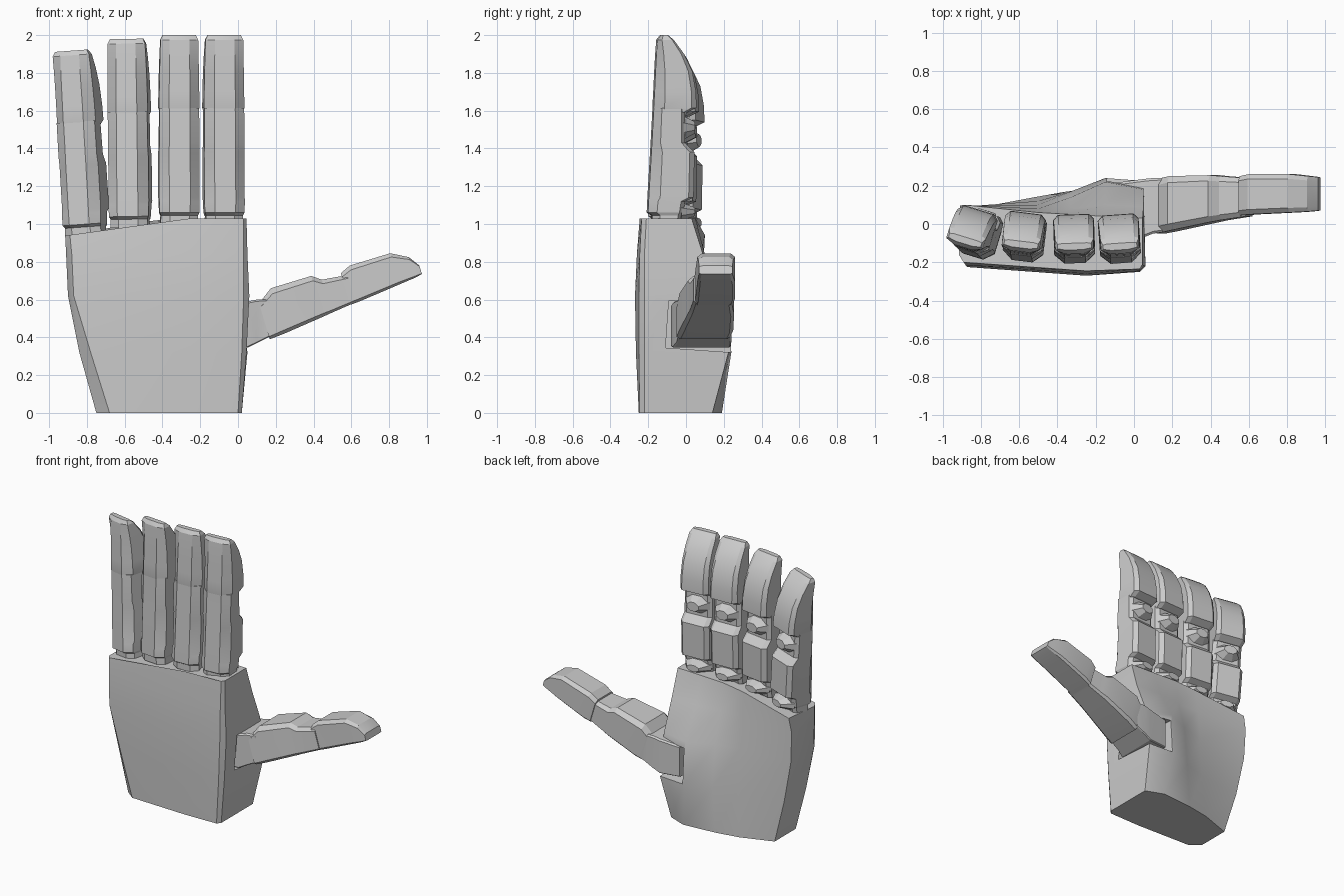
import bpy
import bmesh
from math import radians
from mathutils import Matrix

cube = bpy.data.objects.get("Cube")
if cube:
    bpy.data.objects.remove(cube, do_unlink=True)

grey = bpy.data.materials.new("light grey")
grey.use_nodes = True
grey.diffuse_color = (0.6, 0.6, 0.6, 1)
grey.node_tree.nodes["Principled BSDF"].inputs["Base Color"].default_value = grey.diffuse_color


def add_loft(bm, rings):
    """Skin a stack of equal point rings and cap both ends."""
    loops = [[bm.verts.new(p) for p in ring] for ring in rings]
    count = len(loops[0])
    for low, high in zip(loops, loops[1:]):
        for i in range(count):
            j = (i + 1) % count
            bm.faces.new((low[i], low[j], high[j], high[i]))
    bm.faces.new(loops[0][::-1])
    bm.faces.new(loops[-1])


def finish(name, bm):
    bmesh.ops.recalc_face_normals(bm, faces=bm.faces)
    mesh = bpy.data.meshes.new(name)
    bm.to_mesh(mesh)
    bm.free()
    mesh.materials.append(grey)
    obj = bpy.data.objects.new(name, mesh)
    bpy.context.collection.objects.link(obj)
    return obj


def activate(obj):
    bpy.ops.object.select_all(action="DESELECT")
    obj.select_set(True)
    bpy.context.view_layer.objects.active = obj


def smooth(obj, angle):
    activate(obj)
    bpy.ops.object.shade_smooth_by_angle(angle=radians(angle))


def octagon(u0, u1, v0, v1, near, far):
    """Rectangle with its corners cut, by separate amounts on the v0 and v1 sides."""
    a, b = near * (u1 - u0), far * (u1 - u0)
    c, d = near * (v1 - v0), far * (v1 - v0)
    return [(u0 + a, v0), (u1 - a, v0), (u1, v0 + c), (u1, v1 - d),
            (u1 - b, v1), (u0 + b, v1), (u0, v1 - d), (u0, v0 + c)]


# Palm: outlines from the wrist up, with the thumb mound on the back
palm_levels = [
    (0, [(-.68, -.235), (-.25, -.25), (0, -.245), (.02, -.22), (.02, .14), (-.11, .19),
         (-.35, .17), (-.52, .14), (-.75, .06), (-.75, -.18)]),
    (.32, [(-.78, -.23), (-.25, -.265), (.02, -.25), (.045, -.22), (.05, .225), (-.15, .24),
           (-.33, .17), (-.5, .12), (-.84, .08), (-.84, -.17)]),
    (.62, [(-.87, -.225), (-.25, -.27), (.03, -.25), (.06, -.22), (.05, .18), (-.15, .22),
           (-.33, .14), (-.5, .1), (-.9, .09), (-.9, -.17)]),
    (.84, [(-.88, -.215), (-.25, -.26), (.03, -.245), (.05, -.22), (.05, .09), (-.15, .1),
           (-.33, .08), (-.5, .08), (-.91, .095), (-.91, -.165)]),
    (1, [(-.89, -.2), (-.25, -.245), (.03, -.235), (.045, -.21), (.045, .03), (-.15, .04),
         (-.33, .05), (-.5, .06), (-.89, .1), (-.915, -.16)]),
]


def palm_point(x, y, z):
    # the knuckle edge drops towards the little finger
    if z == 1:
        z = 1.03 + .18 * min(0, x + .4)
    return (x, y, z)


bm = bmesh.new()
add_loft(bm, [[palm_point(x, y, z) for x, y in ring] for z, ring in palm_levels])
palm = finish("palm", bm)

# Slot in the side of the palm for the thumb root
bm = bmesh.new()
bmesh.ops.create_cube(bm, size=1, matrix=Matrix.Translation((0, .11, .455))
                      @ Matrix.Rotation(radians(-4), 4, "X") @ Matrix.Diagonal((.28, .42, .25, 1)))
cutter = finish("slot_cutter", bm)
cutter.hide_render = True
activate(palm)
slot = palm.modifiers.new("slot", "BOOLEAN")
slot.operation = "DIFFERENCE"
slot.solver = "EXACT"
slot.object = cutter
bpy.ops.object.modifier_apply(modifier=slot.name)
bpy.data.objects.remove(cutter, do_unlink=True)
smooth(palm, 32)

# Fingers: rows of height, front, back and half width
lower_rows = [(-.03, -.09, .05, .1), (.015, -.09, .06, .098), (.03, -.115, .07, .105),
              (.09, -.112, .08, .107), (.11, -.111, .125, .107), (.35, -.097, .13, .107),
              (.4, -.094, .08, .106), (.585, -.084, .08, .105)]
tip_rows = [(.56, -.08, .09, .1), (.585, -.085, .14, .107), (.67, -.08, .138, .106),
            (.78, -.075, .118, .104), (.87, -.07, .075, .102), (.945, -.064, .02, .1),
            (.97, -.045, -.01, .088)]


def finger(name, base, lean, yaw, size):
    place = (Matrix.Translation(base) @ Matrix.Rotation(radians(lean), 4, "Y")
             @ Matrix.Rotation(radians(yaw), 4, "Z") @ Matrix.Diagonal((1, 1, size, 1)))
    bm = bmesh.new()
    for rows in (lower_rows, tip_rows):
        add_loft(bm, [[(x, y, z) for x, y in octagon(-w, w, front, back, .24, .12)]
                      for z, front, back, w in rows])
    # faceted knuckle pads in the joint gaps
    for z, width, height in ((.035, .1, .05), (.48, .1, .07)):
        pad = [octagon(-width * k, width * k, z - height * k, z + height * k, .3, .3)
               for k in (1, .45)]
        add_loft(bm, [[(x, y, v) for x, v in ring] for y, ring in zip((.06, .135), pad)])
    bmesh.ops.transform(bm, matrix=place, verts=bm.verts)
    smooth(finish(name, bm), 20)


finger("index_finger", (-.075, -.09, 1.03), 0, 4, 1)
finger("middle_finger", (-.312, -.09, 1.03), 0, 2, 1)
finger("ring_finger", (-.57, -.08, 1.01), -1, -7, 1)
finger("little_finger", (-.805, -.06, .97), -4.2, -17, .98)

# Thumb: rows of x, bottom, top, front and back
thumb_rows = {
    "thumb_root": [(-.1, .35, .57, -.08, .215), (.05, .345, .59, -.07, .235),
                   (.1, .37, .6, -.05, .24), (.17, .405, .6, -.04, .24)],
    "thumb_lower": [(.14, .39, .58, -.05, .235), (.21, .42, .66, -.035, .25),
                    (.42, .51, .725, .01, .255), (.47, .53, .705, .02, .25),
                    (.6, .585, .73, .04, .24)],
    "thumb_tip": [(.57, .572, .74, .045, .25), (.62, .592, .78, .05, .26),
                  (.83, .68, .845, .06, .26), (.92, .715, .825, .065, .25),
                  (.967, .735, .78, .07, .245)],
}
for name, rows in thumb_rows.items():
    cut = .04 if name == "thumb_root" else .12
    lean = 0 if name == "thumb_root" else .3
    bm = bmesh.new()
    # wider bevels along the front edge, crisp ones along the back
    add_loft(bm, [[(x - lean * (z - (low + high) / 2), y, z)
                   for y, z in octagon(front, back, low, high, cut * .6, cut)]
                  for x, low, high, front, back in rows])
    smooth(finish(name, bm), 20)
